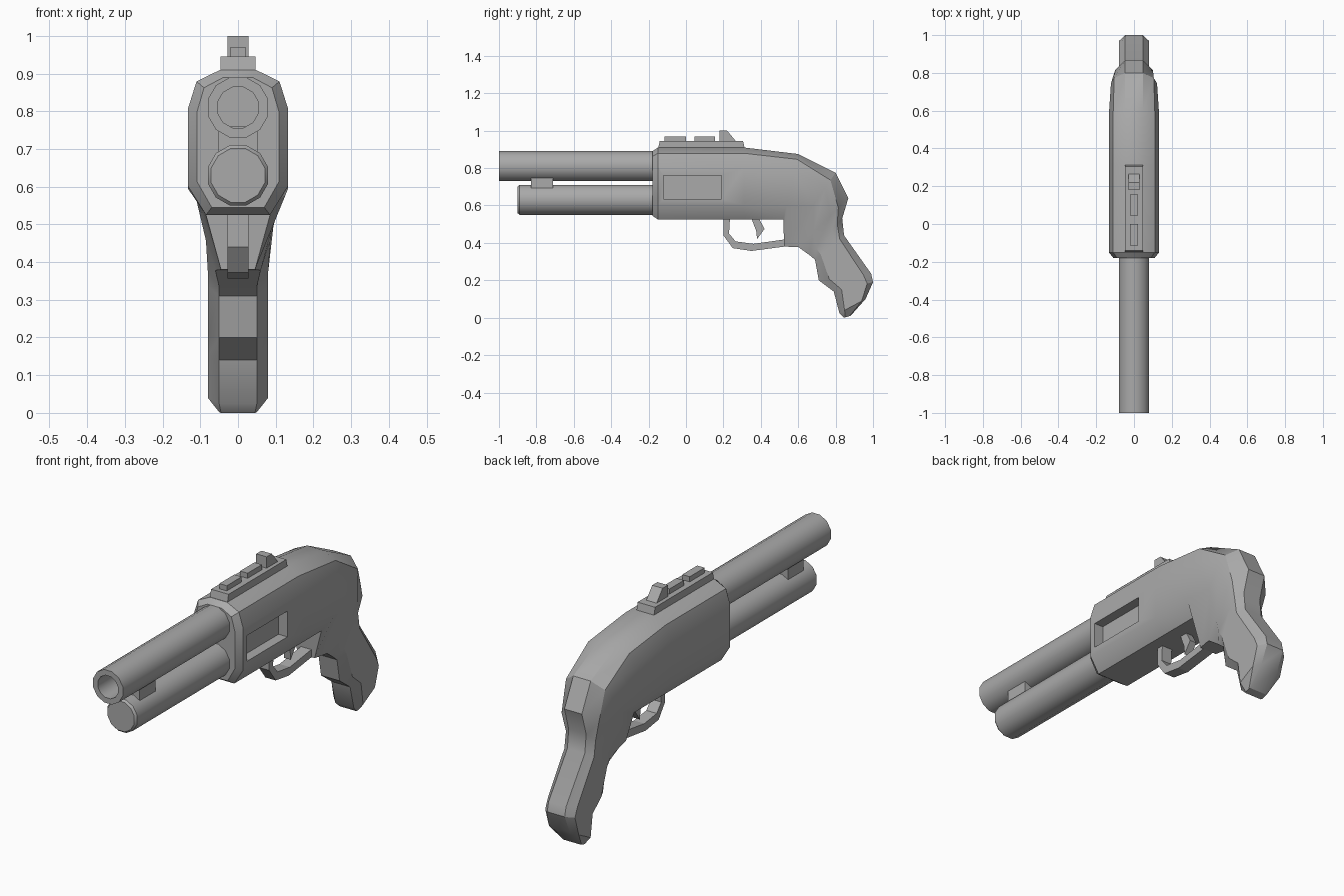
import bpy, bmesh, math
from mathutils import Vector

default = bpy.data.objects.get("Cube")
if default:
    bpy.data.objects.remove(default, do_unlink=True)

grey = bpy.data.materials.new("plain_grey")
grey.use_nodes = True
colour = (0.4, 0.4, 0.4, 1)
grey.diffuse_color = colour
grey.node_tree.nodes["Principled BSDF"].inputs["Base Color"].default_value = colour


def finish(name, bm, smooth=True):
    bmesh.ops.recalc_face_normals(bm, faces=bm.faces)
    mesh = bpy.data.meshes.new(name)
    bm.to_mesh(mesh)
    bm.free()
    mesh.materials.append(grey)
    obj = bpy.data.objects.new(name, mesh)
    bpy.context.collection.objects.link(obj)
    if smooth:
        bpy.ops.object.select_all(action='DESELECT')
        obj.select_set(True)
        bpy.context.view_layer.objects.active = obj
        bpy.ops.object.shade_smooth_by_angle(angle=math.radians(32))
    return obj


def bridge(name, rings):
    """Skin a list of equal closed rings and cap both ends."""
    bm = bmesh.new()
    loops = [[bm.verts.new(p) for p in ring] for ring in rings]
    n = len(loops[0])
    for a, b in zip(loops, loops[1:]):
        for i in range(n):
            j = (i + 1) % n
            bm.faces.new((a[i], a[j], b[j], b[i]))
    bm.faces.new(loops[0])
    bm.faces.new(loops[-1])
    return finish(name, bm)


def lathe(name, z, profile, sides=12):
    """Tube along y from (radius, y) pairs, with flats on top and sides."""
    angles = [math.tau * (i + 0.5) / sides for i in range(sides)]
    return bridge(name, [[(r * math.cos(a), y, z + r * math.sin(a)) for a in angles]
                         for r, y in profile])


def prism(name, half, points):
    """Side outline in (y, z), extruded evenly across x."""
    bm = bmesh.new()
    face = bm.faces.new([bm.verts.new((-half, y, z)) for y, z in points])
    out = bmesh.ops.extrude_face_region(bm, geom=[face])["geom"]
    bmesh.ops.translate(bm, vec=(2 * half, 0, 0),
                        verts=[v for v in out if isinstance(v, bmesh.types.BMVert)])
    return finish(name, bm, smooth=False)


def box(name, half, y0, y1, z0, z1):
    return prism(name, half, [(y0, z0), (y1, z0), (y1, z1), (y0, z1)])


# Cross-sections: (half width, fraction from lower edge to upper edge)
receiver = [(.047, 1), (.11, .92), (.133, .73), (.133, .2), (.085, 0)]
nose = [(w * .82, f) for w, f in receiver]
shoulder = [(.047, 1), (.105, .9), (.122, .8), (.118, .55), (.045, 0)]
tail = [(.047, 1), (.1, .8), (.1, .65), (.085, .3), (.06, 0)]
grip = [(.047, 1), (.08, .85), (.08, .7), (.08, .2), (.05, 0)]
butt = [(.047, 1), (.05, .85), (.05, .7), (.05, .2), (.045, 0)]

# Body stations: upper point, lower point, cross-section
stations = [
    ((-.18, .89), (-.18, .545), nose),
    ((-.15, .91), (-.15, .525), receiver),
    ((.31, .91), (.31, .525), receiver),
    ((.6, .875), (.52, .525), receiver),
    ((.8, .775), (.525, .38), shoulder),
    ((.868, .64), (.6, .378), tail),
    ((.835, .53), (.66, .335), grip),
    ((.845, .44), (.69, .31), grip),
    ((.99, .235), (.71, .2), grip),
    ((1, .19), (.79, .14), grip),
    ((.96, .1), (.82, .025), grip),
    ((.88, .01), (.845, 0), butt),
]
rings = []
for top, low, section in stations:
    top, low = Vector(top), Vector(low)
    half = [(w, *low.lerp(top, f)) for w, f in section]
    rings.append(half + [(-x, y, z) for x, y, z in reversed(half)])
body = bridge("receiver_and_grip", rings)

# Recessed port on the left side
cutter = box("port_cutter", .04, -.12, .19, .635, .76)
cutter.location.x = .125
cutter.hide_render = True
cutter.hide_viewport = True
cut = body.modifiers.new("port", 'BOOLEAN')
cut.operation = 'DIFFERENCE'
cut.solver = 'EXACT'
cut.object = cutter
body.modifiers.move(len(body.modifiers) - 1, 0)

# Tubes and the bracket between them
lathe("barrel", .81, [(.083, -.16), (.083, -1), (.056, -1), (.056, -.75)])
lathe("lower_tube", .63, [(.083, -.16), (.083, -.89), (.074, -.9)])
box("tube_bracket", .052, -.83, -.71, .68, .76)

# Top rail, pads and sight
prism("top_rail", .047, [(-.15, .9), (.315, .9), (.305, .945), (-.14, .945)])
for name, y0, y1 in (("front_pad", -.115, 0), ("rear_pad", .045, .155)):
    box(name, .02, y0, y1, .94, .97)
prism("rear_sight", .028, [(.18, .94), (.27, .94), (.22, 1), (.18, 1)])

# Trigger and guard
prism("trigger_guard", .028, [
    (.2, .53), (.2, .44), (.25, .372), (.35, .357), (.54, .382), (.54, .42),
    (.36, .395), (.265, .408), (.23, .45), (.235, .53)])
prism("trigger", .018, [(.35, .53), (.39, .53), (.42, .475), (.38, .42), (.375, .465)])
